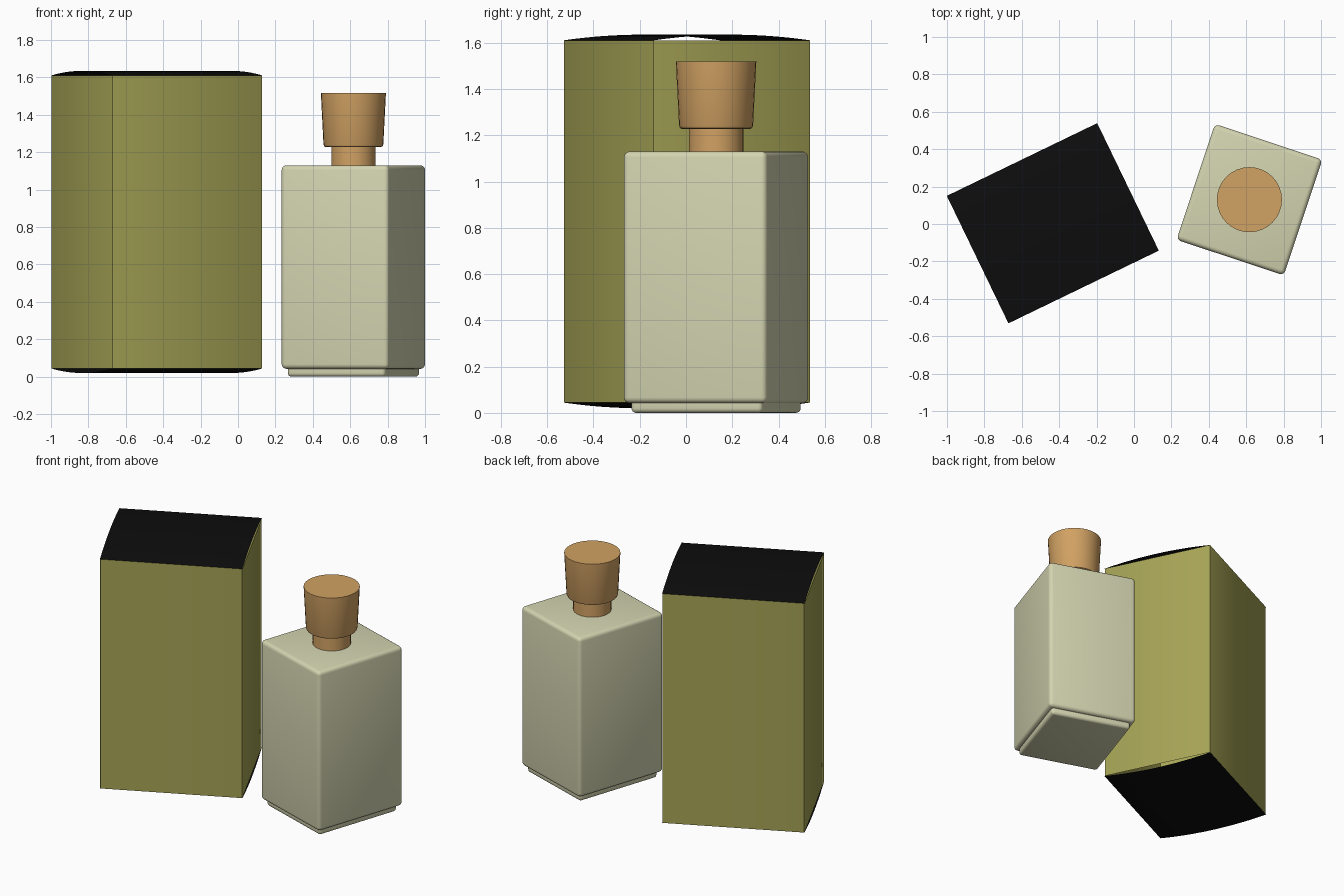
import bpy, bmesh, math
from mathutils import Matrix

if "Cube" in bpy.data.objects:
    bpy.data.objects.remove(bpy.data.objects["Cube"])


def material(name, rgb):
    m = bpy.data.materials.new(name)
    m.diffuse_color = (*rgb, 1)
    m.use_nodes = True
    m.node_tree.nodes["Principled BSDF"].inputs["Base Color"].default_value = m.diffuse_color
    return m


OLIVE = material("olive card", (0.376, 0.366, 0.091))
BLACK = material("black card", (0.004, 0.004, 0.004))
CREAM = material("cream glaze", (0.66, 0.66, 0.44))
CORK = material("cork", (0.64, 0.36, 0.125))


def finish(name, bm, mat, loc, angle=0):
    """Turn a bmesh into a placed, smooth-by-angle object."""
    me = bpy.data.meshes.new(name)
    bm.to_mesh(me)
    bm.free()
    me.materials.append(mat)
    ob = bpy.data.objects.new(name, me)
    bpy.context.collection.objects.link(ob)
    ob.location = (*loc, 0)
    ob.rotation_euler.z = math.radians(angle)
    bpy.ops.object.select_all(action='DESELECT')
    ob.select_set(True)
    bpy.context.view_layer.objects.active = ob
    bpy.ops.object.shade_smooth_by_angle(angle=math.radians(40))
    return ob


def block(w, d, z0, z1):
    bm = bmesh.new()
    bmesh.ops.create_cube(bm, size=1, matrix=Matrix.Translation((0, 0, (z0 + z1) / 2))
                          @ Matrix.Diagonal((w, d, z1 - z0, 1)))
    return bm


def rounded(bm, radius):
    bmesh.ops.bevel(bm, geom=bm.edges[:], offset=radius, segments=4,
                    profile=0.5, affect='EDGES')
    return bm


# Carton: open sleeve with slightly softened upright corners
W, D, Z0, Z1 = 0.893, 0.757, 0.045, 1.61
BOX_AT, BOX_TURN = (-0.434, 0.004), 25.8
bm = block(W, D, Z0, Z1)
bmesh.ops.delete(bm, geom=[f for f in bm.faces if abs(f.normal.z) > 0.9],
                 context='FACES_ONLY')
uprights = [e for e in bm.edges if abs(e.verts[0].co.z - e.verts[1].co.z) > 0.1]
bmesh.ops.bevel(bm, geom=uprights, offset=0.008, segments=2, profile=0.5, affect='EDGES')
finish("carton_sleeve", bm, OLIVE, BOX_AT, BOX_TURN)


# Carton flaps: sheets bowed outward across the short direction
def flap(name, z, sign):
    bm = bmesh.new()
    n, rows = 16, []
    for i in range(n + 1):
        t = 2 * i / n - 1
        h = z + sign * 0.025 * (1 - t * t)
        rows.append([bm.verts.new((x, t * D / 2, h)) for x in (-W / 2, W / 2)])
    for a, b in zip(rows, rows[1:]):
        f = bm.faces.new((a[0], a[1], b[1], b[0]))
        f.normal_update()
        if f.normal.z * sign < 0:
            f.normal_flip()
    finish(name, bm, BLACK, BOX_AT, BOX_TURN)


flap("carton_top_flap", Z1, 1)
flap("carton_bottom_flap", Z0, -1)

# Bottle: rounded square body on an inset foot
AT, TURN = (0.617, 0.13), -18.4
finish("bottle_body", rounded(block(0.605, 0.652, 0.042, 1.13), 0.025), CREAM, AT, TURN)
finish("bottle_foot", rounded(block(0.552, 0.598, 0.0, 0.09), 0.02), CREAM, AT, TURN)

# Stopper: plug and tapered head turned as one profile
profile = [(0.118, 1.10), (0.118, 1.228), (0.148, 1.228), (0.156, 1.232),
           (0.160, 1.242), (0.174, 1.518)]
SIDES = 32
bm = bmesh.new()
rings = [[bm.verts.new((r * math.cos(2 * math.pi * k / SIDES),
                        r * math.sin(2 * math.pi * k / SIDES), z))
          for k in range(SIDES)] for r, z in profile]
for a, b in zip(rings, rings[1:]):
    for k in range(SIDES):
        j = (k + 1) % SIDES
        bm.faces.new((a[k], a[j], b[j], b[k]))
bm.faces.new(rings[-1])
bm.faces.new(rings[0][::-1])
finish("cork_stopper", bm, CORK, AT)
